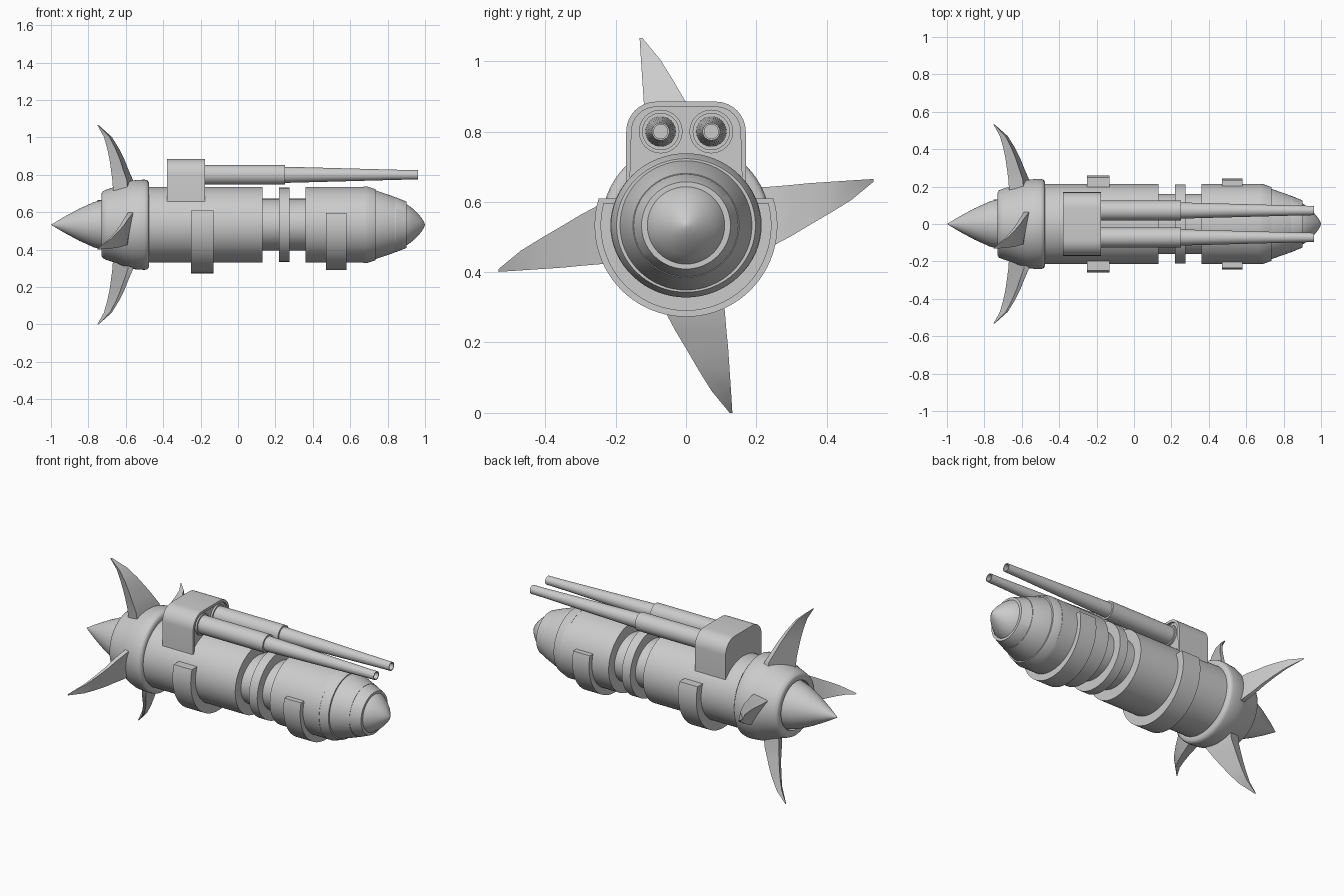
import bpy, bmesh, math
from mathutils import Vector

if "Cube" in bpy.data.objects:
    bpy.data.objects.remove(bpy.data.objects["Cube"])

AXIS_Z = 0.533


def finish(name, bm, angle=30):
    bmesh.ops.remove_doubles(bm, verts=bm.verts, dist=1e-5)
    bmesh.ops.recalc_face_normals(bm, faces=bm.faces)
    me = bpy.data.meshes.new(name)
    bm.to_mesh(me)
    bm.free()
    ob = bpy.data.objects.new(name, me)
    bpy.context.scene.collection.objects.link(ob)
    bpy.ops.object.select_all(action='DESELECT')
    ob.select_set(True)
    bpy.context.view_layer.objects.active = ob
    bpy.ops.object.shade_smooth_by_angle(angle=math.radians(angle))
    return ob


def loft(bm, rings):
    """Skin a list of equal-length closed rings."""
    n = len(rings[0])
    vs = [[bm.verts.new(p) for p in r] for r in rings]
    for a, b in zip(vs, vs[1:]):
        for i in range(n):
            j = (i + 1) % n
            bm.faces.new((a[i], a[j], b[j], b[i]))
    return vs


def lathe(name, profile, y=0.0, z=AXIS_Z, ky=1.0, n=64, angle=22):
    """Revolve (x, radius) points around a line along x; ky widens in y."""
    bm = bmesh.new()
    rings = []
    for x, r in profile:
        r = max(r, 1e-4)
        rings.append([(x, y + ky * r * math.cos(2 * math.pi * i / n),
                       z + r * math.sin(2 * math.pi * i / n)) for i in range(n)])
    vs = loft(bm, rings)
    bm.faces.new(vs[0])
    bm.faces.new(vs[-1])
    return finish(name, bm, angle)


def prism(name, outline, x0, x1, rim=0.0, depth=0.0):
    """Extrude a (y, z) outline along x, optionally with a recessed front."""
    bm = bmesh.new()
    vs = loft(bm, [[(x, y, z) for y, z in outline] for x in (x0, x1)])
    bm.faces.new(vs[0])
    front = bm.faces.new(vs[1])
    bmesh.ops.recalc_face_normals(bm, faces=bm.faces)
    if rim:
        bmesh.ops.inset_region(bm, faces=[front], thickness=rim)
        inner = bmesh.ops.extrude_face_region(bm, geom=[front])
        bmesh.ops.delete(bm, geom=[front], context='FACES_ONLY')
        bmesh.ops.translate(bm, vec=(-depth, 0, 0),
                            verts=[v for v in inner['geom'] if isinstance(v, bmesh.types.BMVert)])
    return finish(name, bm)


# hull sections
lathe("rear_hull", [(-0.52, 0.203), (0.132, 0.203)], ky=1.06)
lathe("neck", [(0.10, 0.139), (0.39, 0.139)], ky=1.16)
lathe("neck_disc", [(0.22, 0.198), (0.275, 0.198)], ky=1.07)
lathe("fore_hull", [(0.36, 0.203), (0.685, 0.203)], ky=1.06)

# stepped nose
lathe("nose_ring", [(0.67, 0.205), (0.69, 0.205), (0.735, 0.190), (0.735, 0.17)], ky=1.04)
lathe("nose_taper", [(0.70, 0.186), (0.735, 0.184), (0.84, 0.148), (0.84, 0.13)], ky=1.02)
lathe("nose_step", [(0.80, 0.146), (0.845, 0.146), (0.90, 0.124), (0.90, 0.10)], ky=1.02)
lathe("nose_tip", [(0.88, 0.118), (0.905, 0.108), (0.935, 0.086), (0.962, 0.060),
                   (0.982, 0.036), (0.995, 0.015), (1.0, 0.0)], angle=40)

# tail collar and cone
lathe("tail_collar", [(-0.705, 0.12), (-0.705, 0.140), (-0.727, 0.142), (-0.729, 0.168),
                      (-0.722, 0.180), (-0.70, 0.189), (-0.65, 0.205), (-0.60, 0.226),
                      (-0.57, 0.236), (-0.53, 0.240), (-0.50, 0.241), (-0.485, 0.238),
                      (-0.477, 0.228), (-0.475, 0.215), (-0.475, 0.19)], angle=45)
lathe("tail_cone", [(-1.0, 0.0), (-0.93, 0.042), (-0.85, 0.085), (-0.77, 0.121), (-0.70, 0.140)])

# four swept tail fins: (radius, rear x, front x, low tangent, high tangent)
STATIONS = [(0.14, -0.665, -0.550, -0.080, 0.105), (0.24, -0.672, -0.562, -0.062, 0.110),
            (0.30, -0.680, -0.588, -0.030, 0.115), (0.35, -0.687, -0.608, 0.000, 0.120),
            (0.41, -0.700, -0.638, 0.035, 0.124), (0.47, -0.717, -0.675, 0.072, 0.128),
            (0.533, -0.752, -0.746, 0.124, 0.132)]
for k in range(4):
    a = k * math.pi / 2
    radial = Vector((0, math.cos(a), math.sin(a)))
    tang = Vector((0, -math.sin(a), math.cos(a)))
    bm = bmesh.new()
    rings = []
    for r, x0, x1, t0, t1 in STATIONS:
        w, s = x1 - x0, t1 - t0
        section = [(x1, t0), (x1 - 0.3 * w, t1), (x0, t1 - 0.15 * s), (x1 - 0.25 * w, t0)]
        rings.append([Vector((x, 0, AXIS_Z)) + radial * r + tang * t for x, t in section])
    vs = loft(bm, rings)
    bm.faces.new(vs[0])
    bm.faces.new(vs[-1])
    finish(f"tail_fin_{k + 1}", bm)


# U-shaped clamps under the hull
def clamp(name, x0, x1, radius, top):
    inner = 0.19
    outline = []
    for r, flip in ((radius, False), (inner, True)):
        a = math.asin((top - AXIS_Z) / r)
        arc = [math.pi - a + (math.pi + 2 * a) * i / 48 for i in range(49)]
        pts = [(r * math.cos(t), AXIS_Z + r * math.sin(t)) for t in arc]
        outline += pts[::-1] if flip else pts
    prism(name, outline, x0, x1)


clamp("rear_clamp", -0.25, -0.13, 0.26, 0.61)
clamp("front_clamp", 0.47, 0.58, 0.243, 0.597)

# gun housing with rounded top corners
housing = [(-0.17, 0.65), (0.17, 0.65)]
for cy, start in ((0.085, 0), (-0.085, 90)):
    for i in range(9):
        t = math.radians(start + 90 * i / 8)
        housing.append((cy + 0.085 * math.cos(t), 0.80 + 0.085 * math.sin(t)))
prism("gun_housing", housing, -0.38, -0.177, rim=0.015, depth=0.012)

# twin stepped barrels with open muzzles
for side, y in (("right", -0.072), ("left", 0.072)):
    lathe(f"{side}_barrel_collar", [(-0.21, 0.062), (-0.178, 0.062)], y=y, z=0.80, n=40)
    lathe(f"{side}_barrel_sleeve", [(-0.20, 0.053), (0.25, 0.053)], y=y, z=0.80, n=40)
    lathe(f"{side}_barrel", [(0.22, 0.043), (0.26, 0.043), (0.89, 0.026), (0.963, 0.025),
                             (0.963, 0.020), (0.80, 0.020)], y=y, z=0.80, n=40)
